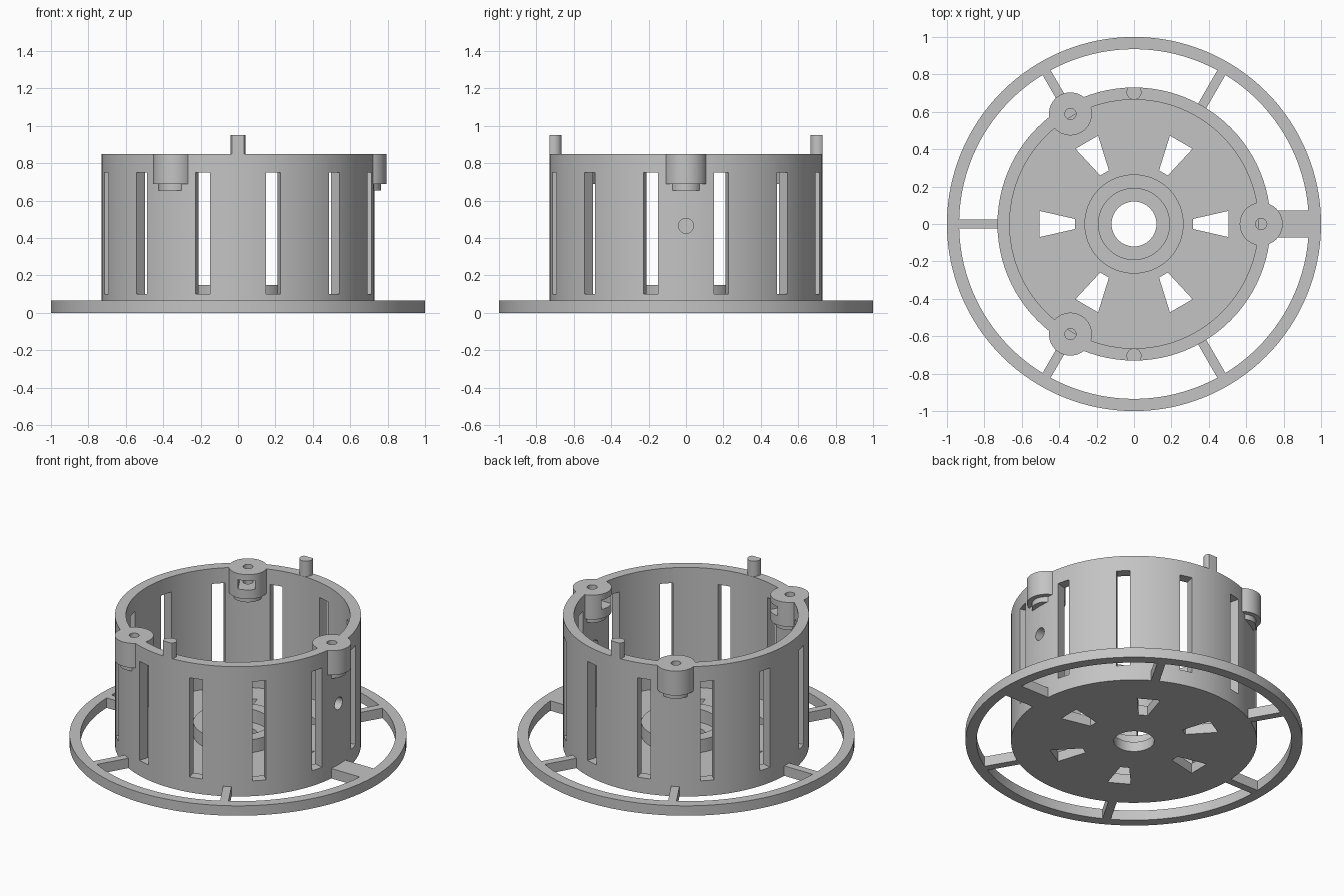
import bpy
from math import cos, sin, radians, tau
from mathutils import Matrix

cube = bpy.data.objects.get("Cube")
if cube:
    bpy.data.objects.remove(cube)

grey = bpy.data.materials.new("plain grey")
grey.use_nodes = True
grey.diffuse_color = (0.55, 0.55, 0.55, 1)
grey.node_tree.nodes["Principled BSDF"].inputs["Base Color"].default_value = (0.55, 0.55, 0.55, 1)

WALL, INNER, TOP, PLATE = 0.73, 0.665, 0.85, 0.065
BOSS_R = 0.68


def make(name, verts, faces):
    mesh = bpy.data.meshes.new(name)
    mesh.from_pydata(verts, [], faces)
    mesh.materials.append(grey)
    obj = bpy.data.objects.new(name, mesh)
    bpy.context.collection.objects.link(obj)
    return obj


def lathe(name, profile, n=96):
    """Revolve a closed (radius, z) loop, listed counter-clockwise, around z."""
    m = len(profile)
    verts = [(r * cos(tau * i / n), r * sin(tau * i / n), z)
             for i in range(n) for r, z in profile]
    faces = [(i * m + j, (i + 1) % n * m + j, (i + 1) % n * m + (j + 1) % m, i * m + (j + 1) % m)
             for i in range(n) for j in range(m)]
    return make(name, verts, faces)


def prism(name, outline, z0, z1, angle=0):
    """Extrude a counter-clockwise outline and turn it about the centre axis."""
    n = len(outline)
    verts = [(x, y, z) for z in (z0, z1) for x, y in outline]
    faces = [tuple(reversed(range(n))), tuple(range(n, 2 * n))]
    faces += [(i, (i + 1) % n, (i + 1) % n + n, i + n) for i in range(n)]
    obj = make(name, verts, faces)
    obj.data.transform(Matrix.Rotation(radians(angle), 4, "Z"))
    return obj


def box(name, x0, x1, half, z0, z1, angle=0):
    return prism(name, [(x0, -half), (x1, -half), (x1, half), (x0, half)], z0, z1, angle)


def rod(name, x, r, z0, z1, angle=0, n=40):
    outline = [(x + r * cos(tau * i / n), r * sin(tau * i / n)) for i in range(n)]
    return prism(name, outline, z0, z1, angle)


def activate(obj):
    bpy.ops.object.select_all(action="DESELECT")
    obj.select_set(True)
    bpy.context.view_layer.objects.active = obj


def boolean(target, tools, operation):
    activate(target)
    for tool in tools:
        mod = target.modifiers.new("cut", "BOOLEAN")
        mod.operation, mod.solver, mod.object = operation, "EXACT", tool
        bpy.ops.object.modifier_apply(modifier=mod.name)
        bpy.data.objects.remove(tool)


# Drum with floor and bearing collar
drum = lathe("drum", [(0.12, 0), (WALL, 0), (WALL, TOP), (INNER, TOP), (INNER, PLATE),
                      (0.265, PLATE), (0.265, 0.15), (0.19, 0.15), (0.19, PLATE), (0.12, PLATE)])

# Screw bosses on the rim, with a narrower step underneath
bosses = []
for a in (0, 120, 240):
    bosses += [rod("boss", BOSS_R, 0.115, 0.69, TOP, a),
               rod("boss_step", BOSS_R, 0.085, 0.655, 0.72, a)]
boolean(drum, bosses, "UNION")

# Screw holes and nut pockets
cuts = []
for a in (0, 120, 240):
    cuts += [rod("screw_hole", BOSS_R, 0.03, 0.64, 0.9, a, 24),
             box("nut_pocket", 0.54, 0.715, 0.05, 0.75, 0.81, a)]

# Tall wall slots
cuts += [box("slot", 0.6, 0.8, 0.04, 0.1, 0.75, 15 + 30 * k) for k in range(12)]

# Wedge vents in the floor
wedge = [(0.315, -0.027), (0.505, -0.07), (0.505, 0.07), (0.315, 0.027)]
cuts += [prism("vent", wedge, -0.05, 0.1, 60 * k) for k in range(6)]

# Cable hole in the left wall
cable = rod("cable_hole", 0, 0.04, 0.6, 0.8)
cable.data.transform(Matrix.Translation((0, 0, 0.465)) @ Matrix.Rotation(radians(90), 4, "Y"))
cuts.append(cable)
boolean(drum, cuts, "DIFFERENCE")

# Locating pins, trimmed flush with the drum wall
pins = []
for name, a in (("back_pin", 90), ("front_pin", 270)):
    pin = rod(name, 0.705, 0.04, TOP - 0.02, 0.95, a)
    boolean(pin, [rod("trim", 0, WALL, 0, 1.2, 0, 96)], "INTERSECT")
    pins.append(pin)

# Outer ring and spokes
ring = lathe("outer_ring", [(0.935, 0), (1, 0), (1, PLATE), (0.935, PLATE)], 128)
box("wide_spoke", 0.715, 0.95, 0.072, 0, PLATE)
for k in range(1, 6):
    box("spoke_%d" % k, 0.72, 0.945, 0.025, 0, PLATE, 60 * k)

for obj in [drum, ring] + pins:
    activate(obj)
    bpy.ops.object.shade_smooth_by_angle(angle=radians(30))
